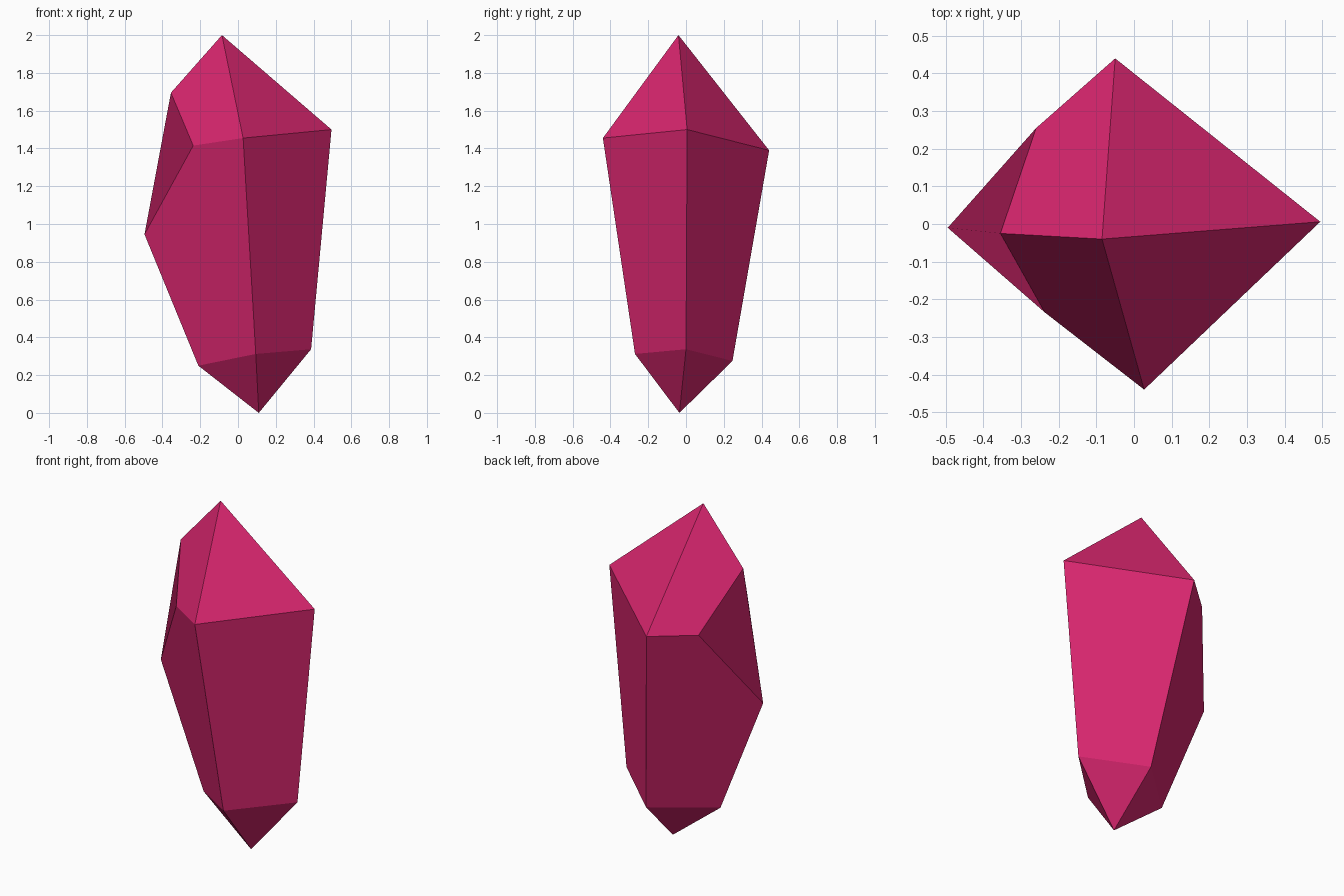
import bpy, bmesh

if "Cube" in bpy.data.objects:
    bpy.data.objects.remove(bpy.data.objects["Cube"])

# One flat colour for the whole gem
mat = bpy.data.materials.new("magenta crystal")
mat.diffuse_color = (0.68, 0.019, 0.155, 1.0)
mat.use_nodes = True
mat.node_tree.nodes["Principled BSDF"].inputs["Base Color"].default_value = mat.diffuse_color

bm = bmesh.new()
V = lambda x, y, z: bm.verts.new((x, y, z))

# Tips
top = V(-0.085, -0.04, 2.0)
tip = V(0.11, -0.035, 0.0)

# Upper shoulder (front, right, back) and lower ring (front, right, back, left)
upper = [V(0.027, -0.44, 1.455), V(0.495, 0.006, 1.5), V(-0.05, 0.44, 1.39)]
lower = [V(0.094, -0.27, 0.312), V(0.387, 0.0, 0.337), V(0.088, 0.246, 0.275), V(-0.21, -0.02, 0.25)]

# Chipped left shoulder: top, front, bottom and back corners
chip = [V(-0.355, -0.025, 1.695), V(-0.237, -0.235, 1.415),
        V(-0.495, -0.01, 0.945), V(-0.26, 0.255, 1.383)]
bm.faces.new(chip)

# Right-hand sides and caps
for i in range(2):
    bm.faces.new((lower[i], lower[i + 1], upper[i + 1], upper[i]))
    bm.faces.new((upper[i], upper[i + 1], top))

# Left-hand sides and caps, running into the chip
for u, l, c in ((upper[0], lower[0], chip[1]), (upper[2], lower[2], chip[3])):
    bm.faces.new((u, c, chip[2], lower[3], l))
    bm.faces.new((top, chip[0], c, u))

# Lower point
for i in range(4):
    bm.faces.new((lower[i], tip, lower[(i + 1) % 4]))

bmesh.ops.recalc_face_normals(bm, faces=bm.faces)
mesh = bpy.data.meshes.new("crystal")
bm.to_mesh(mesh)
bm.free()
mesh.materials.append(mat)
bpy.context.collection.objects.link(bpy.data.objects.new("crystal", mesh))
